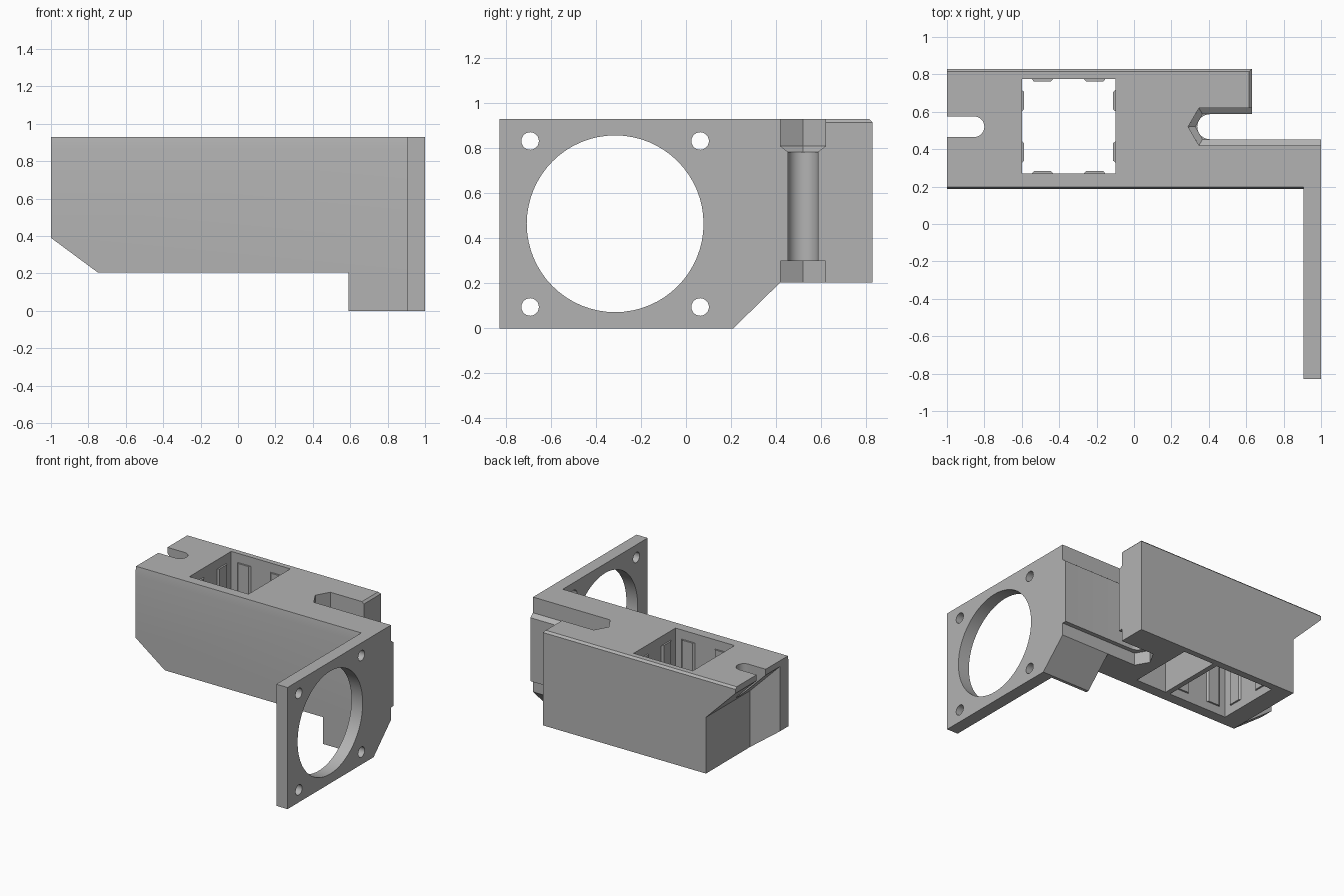
import bpy, bmesh
from math import pi, cos, sin, sqrt

if "Cube" in bpy.data.objects:
    bpy.data.objects.remove(bpy.data.objects["Cube"], do_unlink=True)

grey = bpy.data.materials.new("plain_grey")
grey.use_nodes = True
grey.diffuse_color = (0.45, 0.45, 0.45, 1)
grey.node_tree.nodes["Principled BSDF"].inputs["Base Color"].default_value = (0.45, 0.45, 0.45, 1)

# How a 2D profile point and a depth map to space, per extrusion axis
PLACE = {"x": lambda p, d: (d, p[0], p[1]),
         "y": lambda p, d: (p[0], d, p[1]),
         "z": lambda p, d: (p[0], p[1], d)}


def loft(name, axis, first, a, second, b):
    """Closed solid between two matching profiles."""
    bm = bmesh.new()
    lo = [bm.verts.new(PLACE[axis](p, a)) for p in first]
    hi = [bm.verts.new(PLACE[axis](p, b)) for p in second]
    bm.faces.new(lo)
    bm.faces.new(hi)
    n = len(lo)
    for i in range(n):
        j = (i + 1) % n
        bm.faces.new((lo[i], lo[j], hi[j], hi[i]))
    bmesh.ops.recalc_face_normals(bm, faces=bm.faces)
    mesh = bpy.data.meshes.new(name)
    bm.to_mesh(mesh)
    bm.free()
    mesh.materials.append(grey)
    ob = bpy.data.objects.new(name, mesh)
    bpy.context.scene.collection.objects.link(ob)
    return ob


def prism(name, axis, pts, a, b):
    return loft(name, axis, pts, a, pts, b)


def box(name, x0, x1, y0, y1, z0, z1):
    return prism(name, "z", [(x0, y0), (x1, y0), (x1, y1), (x0, y1)], z0, z1)


def circle(cx, cy, r, n):
    return [(cx + r * cos(2 * pi * i / n), cy + r * sin(2 * pi * i / n)) for i in range(n)]


def combine(ob, tools, operation):
    """Boolean the tools into the object, then drop the tools."""
    for tool in tools:
        tool.hide_render = True
        mod = ob.modifiers.new("combine", "BOOLEAN")
        mod.operation, mod.solver, mod.object = operation, "EXACT", tool
        bpy.context.view_layer.update()
        graph = bpy.context.evaluated_depsgraph_get()
        mesh = bpy.data.meshes.new_from_object(ob.evaluated_get(graph))
        ob.modifiers.clear()
        ob.data = mesh
        bpy.data.objects.remove(tool, do_unlink=True)


def slot(cx, cy, r, end, n=16):
    """Round-nosed slot outline, open towards end."""
    side = 1 if end > cx else -1
    nose = [(cx - side * r * sin(pi * i / n), cy + r * cos(pi * i / n)) for i in range(n + 1)]
    return [(end, cy + r)] + nose + [(end, cy - r)]


def hex_slot(cx, cy, apothem, end):
    """Slot outline with a pointed hexagonal nose."""
    r = apothem * 2 / sqrt(3)
    return [(end, cy + apothem), (cx - r / 2, cy + apothem), (cx - r, cy),
            (cx - r / 2, cy - apothem), (end, cy - apothem)]


TOP, BASE, FRONT, BACK = 0.93, 0.205, 0.187, 0.83

# Main block with an overhang at the far end and chamfered top edges
block = prism("main_block", "y", [(-1, TOP), (-1, 0.885), (-0.75, 0.635), (-0.75, BASE),
                                  (0.63, BASE), (0.63, TOP)], 0.25, BACK)
bm = bmesh.new()
bm.from_mesh(block.data)
rim = [e for e in bm.edges if all(v.co.z > TOP - 0.001 for v in e.verts)
       and (all(v.co.y > BACK - 0.001 for v in e.verts) or all(v.co.x > 0.629 for v in e.verts))]
bmesh.ops.bevel(bm, geom=rim, offset=0.015, segments=1, affect="EDGES")
bm.to_mesh(block.data)
bm.free()

# Front wall and the rail that carries on to the flange
wall = prism("front_wall", "y", [(-1, TOP), (-1, 0.39), (-0.75, BASE), (0.96, BASE), (0.96, TOP)],
             FRONT, 0.295)
rail = box("rail", 0.25, 1, 0.22, 0.455, BASE, TOP)
combine(block, [wall, rail], "UNION")

# Square socket, underside pocket, bolt slots, nut traps and front edge chamfer
CX, CY, END = 0.405, 0.52, 1.2
cutters = [
    box("socket_cut", -0.6, -0.1, 0.27, 0.775, 0, 1.2),
    box("pocket_cut", -0.06, 0.2, 0.27, 0.785, 0, 0.84),
    prism("end_slot_cut", "z", slot(-0.855, CY, 0.055, -1.2), 0, 1.2),
    prism("bolt_slot_cut", "z", slot(CX, CY, 0.067, END), 0, 1.2),
    prism("upper_nut_cut", "z", hex_slot(CX, CY, 0.1, END), 0.81, 1.2),
    loft("nut_taper_cut", "z", hex_slot(CX, CY, 0.067, END), 0.785,
         hex_slot(CX, CY, 0.1, END), 0.8101),
    prism("lower_nut_cut", "z", hex_slot(CX, CY, 0.1, END), 0, 0.3),
    prism("front_chamfer_cut", "x", [(FRONT - 0.001, 0.86), (0.198, 0.94), (0.1, 0.94), (0.1, 0.86)],
          -1.2, 0.905),
]
combine(block, cutters, "DIFFERENCE")

# Flange with a large round opening and four screw holes
flange = prism("mounting_flange", "x", [(-0.83, 0), (0.21, 0), (0.42, 0.205), (0.42, TOP), (-0.83, TOP)],
               0.905, 1)
holes = [prism("opening_cut", "x", circle(-0.315, 0.465, 0.393, 64), 0.8, 1.1)]
for y in (-0.693, 0.063):
    for z in (0.095, 0.833):
        holes.append(prism("screw_cut", "x", circle(y, z, 0.039, 24), 0.8, 1.1))
combine(flange, holes, "DIFFERENCE")

# Sloped brace under the rail, beside the flange
prism("flange_brace", "x", [(FRONT, 0.25), (FRONT, 0), (0.21, 0), (0.42, 0.205), (0.42, 0.25)],
      0.59, 0.95)

# Slim grip ribs, two on each socket wall
def rib(axis, centre, wall_pos, inward):
    outer, inner, t = 0.062, 0.045, 0.013 * inward
    back = wall_pos - 0.005 * inward
    pts = [(centre - outer, back), (centre + outer, back),
           (centre + inner, wall_pos + t), (centre - inner, wall_pos + t)]
    if axis == "y":
        pts = [(q, p) for p, q in pts]
    prism("socket_rib", "z", pts, 0.27, 0.86)


for x in (-0.49, -0.21):
    rib("x", x, 0.27, 1)
    rib("x", x, 0.775, -1)
for y in (0.385, 0.66):
    rib("y", y, -0.6, 1)
    rib("y", y, -0.1, -1)

# Smooth the round holes while keeping edges crisp
for ob in (block, flange):
    bpy.ops.object.select_all(action="DESELECT")
    ob.select_set(True)
    bpy.context.view_layer.objects.active = ob
    bpy.ops.object.shade_smooth_by_angle(angle=pi / 9)
